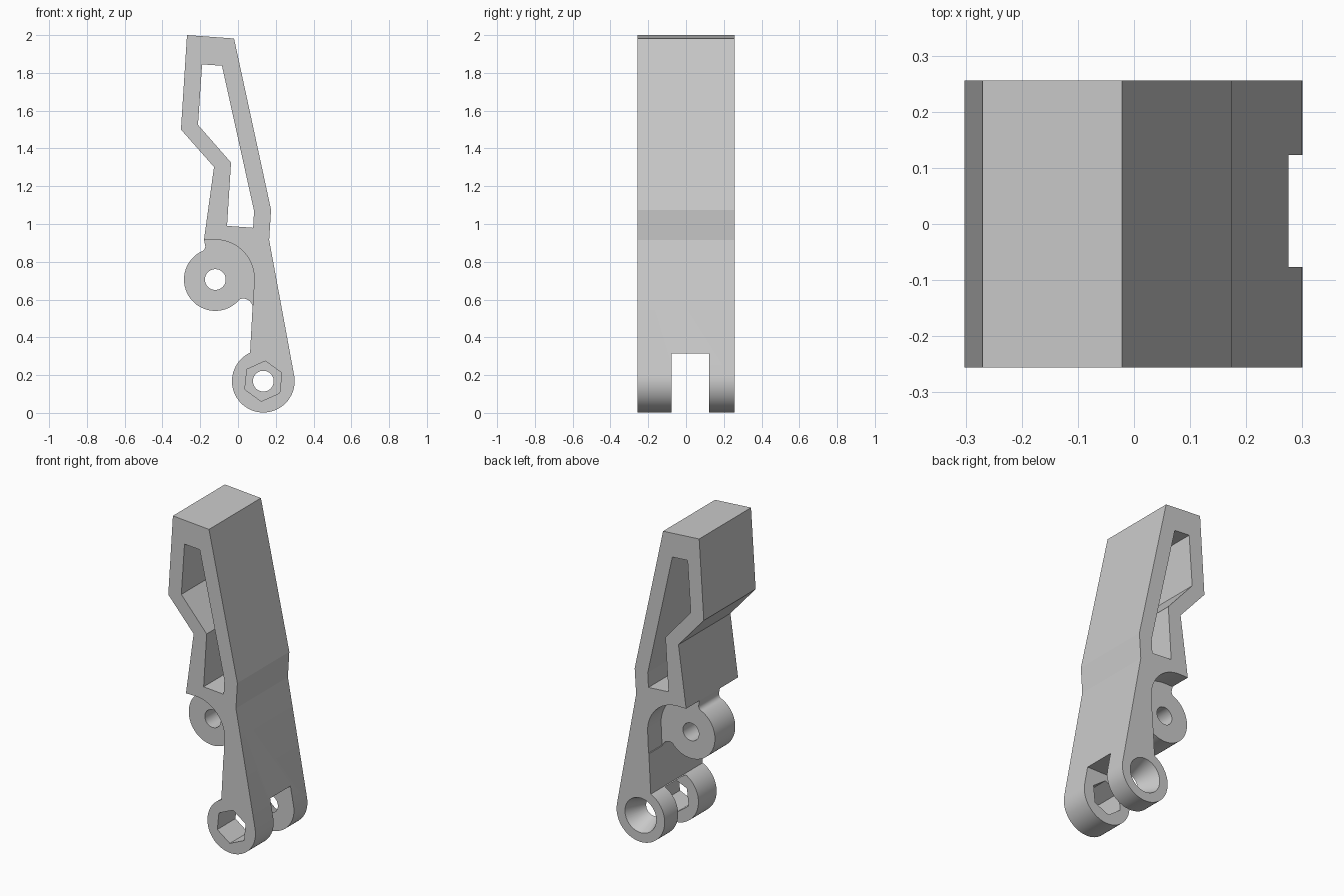
import bpy, bmesh, math

if "Cube" in bpy.data.objects:
    bpy.data.objects.remove(bpy.data.objects["Cube"], do_unlink=True)

HALF = 0.256                      # half the depth of the part
SLOT_FRONT, SLOT_BACK = -0.077, 0.123
KNUCKLE = (-0.12, 0.706)          # pivot centres as x, z
FOOT = (0.134, 0.168)
ROUND = 0.166

grey = bpy.data.materials.new("plain grey")
grey.use_nodes = True
colour = (0.6, 0.6, 0.6, 1)
grey.diffuse_color = colour
grey.node_tree.nodes["Principled BSDF"].inputs["Base Color"].default_value = colour


def arc(centre, radius, start, end, step=6):
    """Points in x, z along an arc, angles in degrees."""
    n = max(2, round(abs(end - start) / step))
    angles = [math.radians(start + (end - start) * i / n) for i in range(n + 1)]
    return [(centre[0] + radius * math.cos(a), centre[1] + radius * math.sin(a)) for a in angles]


def circle(centre, radius, sides=64, turn=0):
    return arc(centre, radius, turn, turn + 360, 360 / sides)[:-1]


def loft(name, front, back, y0, y1):
    """Solid between two matching x, z outlines at depths y0 and y1."""
    bm = bmesh.new()
    a = [bm.verts.new((x, y0, z)) for x, z in front]
    b = [bm.verts.new((x, y1, z)) for x, z in back]
    bm.faces.new(a)
    bm.faces.new(b[::-1])
    for i in range(len(a)):
        j = (i + 1) % len(a)
        bm.faces.new((a[j], a[i], b[i], b[j]))
    bmesh.ops.recalc_face_normals(bm, faces=bm.faces)
    mesh = bpy.data.meshes.new(name)
    bm.to_mesh(mesh)
    bm.free()
    obj = bpy.data.objects.new(name, mesh)
    bpy.context.collection.objects.link(obj)
    mesh.materials.append(grey)
    return obj


def prism(name, outline, y0=-0.4, y1=0.4):
    return loft(name, outline, outline, y0, y1)


def cut(body, cutter):
    cutter.hide_render = True
    mod = body.modifiers.new(cutter.name, "BOOLEAN")
    mod.operation, mod.solver, mod.object = "DIFFERENCE", "EXACT", cutter
    bpy.context.view_layer.objects.active = body
    bpy.ops.object.modifier_apply(modifier=mod.name)
    bpy.data.objects.remove(cutter, do_unlink=True)


# Full side silhouette: bent arm, pivot knuckle and rounded foot
silhouette = (
    [(-0.27, 2.0), (-0.302, 1.5), (-0.127, 1.302), (-0.18, 0.917)]
    + arc((-0.203, 0.882), 0.03, 0, -75, 9)
    + arc(KNUCKLE, ROUND, 120, 318)
    + arc((0.028, 0.555), 0.05, 118, 10, 9)
    + arc(FOOT, ROUND, 115, 370)
    + [(0.165, 0.915), (0.175, 1.075), (-0.021, 1.982)]
)
arm = prism("lever_arm", silhouette, -HALF, HALF)

# Window through the upper arm
window = [(-0.19, 1.845), (-0.212, 1.525), (-0.037, 1.325), (-0.058, 0.99),
          (0.08, 0.98), (0.085, 1.07), (-0.085, 1.838)]
cut(arm, prism("window_cutter", window))

# Relief on both sides that leaves the knuckle narrow
relief = ([(-0.4, 0.917)] + [(-0.4, 0.5), (0.03, 0.53), (0.0795, 0.57)]
          + arc((-0.12, 0.711), 0.206, 0, 90))
cut(arm, prism("front_relief_cutter", relief, -0.4, SLOT_FRONT))
cut(arm, prism("back_relief_cutter", relief, SLOT_BACK, 0.4))

# Slot that splits the foot into two lugs
slot = [(-0.5, -0.1), (0.5, -0.1), (0.5, 0.315), (-0.5, 0.315)]
cut(arm, prism("slot_cutter", slot, SLOT_FRONT, SLOT_BACK))

# Knuckle pin hole, hexagonal front lug hole, tapered back lug hole
cut(arm, prism("knuckle_hole_cutter", circle(KNUCKLE, 0.055)))
cut(arm, prism("hex_hole_cutter", circle(FOOT, 0.107, 6, 24), -0.4, 0.0))
taper = (0.108 - 0.055) / (HALF - SLOT_BACK)
y0, y1 = SLOT_BACK - 0.02, HALF + 0.02
cut(arm, loft("tapered_hole_cutter", circle(FOOT, 0.055 - 0.02 * taper),
              circle(FOOT, 0.108 + 0.02 * taper), y0, y1))

# Smooth the round parts, keep the bends crisp
bpy.ops.object.select_all(action="DESELECT")
arm.select_set(True)
bpy.context.view_layer.objects.active = arm
bpy.ops.object.shade_smooth_by_angle(angle=math.radians(11))
